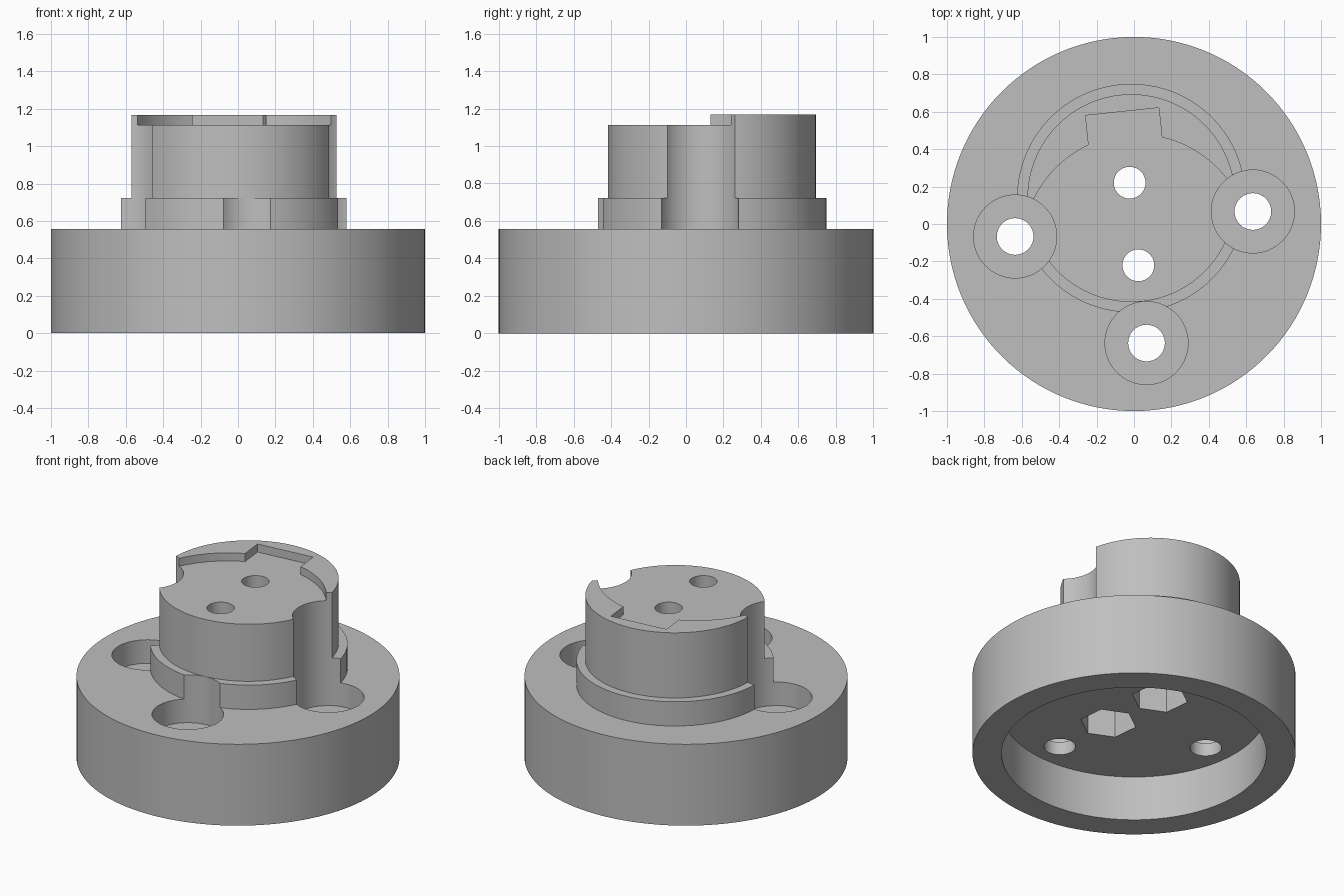
import bpy, math
from mathutils import Matrix

if "Cube" in bpy.data.objects:
    bpy.data.objects.remove(bpy.data.objects["Cube"])

TURN = Matrix.Rotation(math.radians(6), 4, 'Z')   # whole layout is turned slightly
SEGS = 96

grey = bpy.data.materials.new("plain grey")
grey.diffuse_color = (0.52, 0.52, 0.52, 1)
grey.use_nodes = True
grey.node_tree.nodes["Principled BSDF"].inputs["Base Color"].default_value = grey.diffuse_color


def finish(ob, name):
    ob.name = name
    ob.matrix_world = TURN @ ob.matrix_world
    ob.data.materials.append(grey)
    return ob


def cylinder(name, x, y, r, z0, z1, segs=SEGS):
    bpy.ops.mesh.primitive_cylinder_add(vertices=segs, radius=r, depth=z1 - z0,
                                        location=(x, y, (z0 + z1) / 2))
    return finish(bpy.context.object, name)


def box(name, x0, x1, y0, y1, z0, z1):
    bpy.ops.mesh.primitive_cube_add(size=1, location=((x0 + x1) / 2, (y0 + y1) / 2, (z0 + z1) / 2))
    ob = bpy.context.object
    ob.scale = (x1 - x0, y1 - y0, z1 - z0)
    bpy.context.view_layer.update()
    return finish(ob, name)


def combine(target, tool, operation):
    mod = target.modifiers.new("combine", 'BOOLEAN')
    mod.operation, mod.solver, mod.object = operation, 'EXACT', tool
    bpy.context.view_layer.objects.active = target
    bpy.ops.object.modifier_apply(modifier=mod.name)
    bpy.data.objects.remove(tool)


# Round base with an off-centre stepped boss
body = cylinder("stepped_mount", 0, 0, 1.0, 0, 0.556, 128)
combine(body, cylinder("collar", 0, 0.139, 0.611, 0.45, 0.722), 'UNION')
combine(body, cylinder("boss", 0, 0.139, 0.5555, 0.5, 1.167), 'UNION')

# Hollow underside
combine(body, cylinder("underside_hollow", 0, 0, 0.82, -0.2, 0.306), 'DIFFERENCE')

# Lowered top face with a square notch in its raised lip
combine(body, cylinder("top_recess", 0, -0.132, 0.61, 1.112, 1.4), 'DIFFERENCE')
combine(body, box("lip_notch", -0.197, 0.197, 0.2, 0.604, 1.112, 1.4), 'DIFFERENCE')

# Three screw pockets with through holes
for x, y, top in ((0.639, 0, 1.5), (-0.639, 0, 1.5), (0, -0.64, 0.9)):
    combine(body, cylinder("screw_pocket", x, y, 0.222, 0.395, top, 64), 'DIFFERENCE')
    combine(body, cylinder("screw_hole", x, y, 0.098, 0.2, 0.6, 48), 'DIFFERENCE')

# Two bolt holes through the boss, with hexagonal nut traps below
for y in (0.222, -0.222):
    combine(body, cylinder("bolt_hole", 0, y, 0.085, 0.2, 1.4, 48), 'DIFFERENCE')
    combine(body, cylinder("nut_trap", 0, y, 0.176, 0.2, 0.8, 6), 'DIFFERENCE')

# Smooth round walls, sharp rims, single material
body.data.materials.clear()
body.data.materials.append(grey)
for face in body.data.polygons:
    face.material_index = 0
bpy.ops.object.select_all(action='DESELECT')
body.select_set(True)
bpy.context.view_layer.objects.active = body
bpy.ops.object.shade_smooth_by_angle(angle=math.radians(30))
